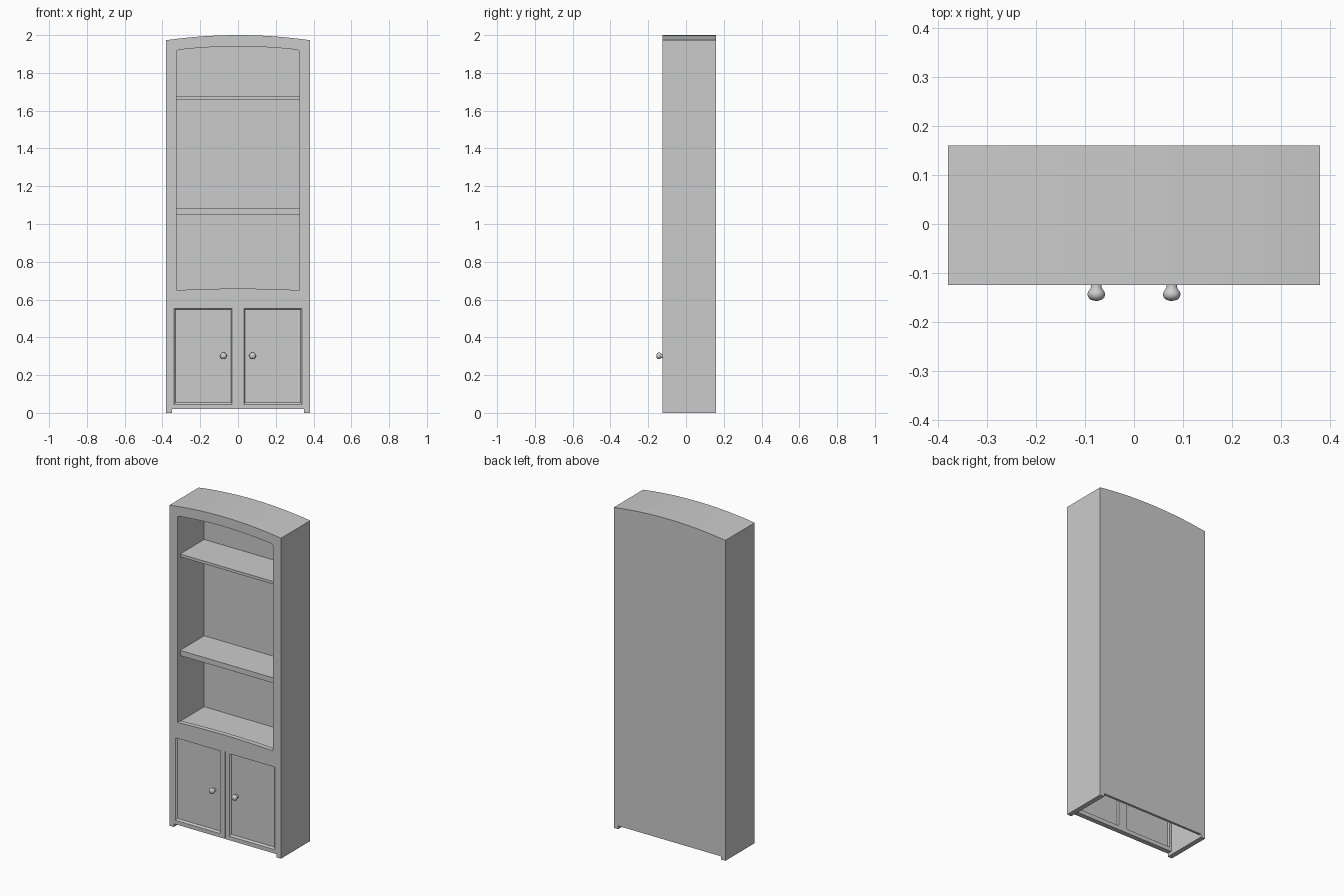
import bpy, bmesh, math

if "Cube" in bpy.data.objects:
    bpy.data.objects.remove(bpy.data.objects["Cube"])

FRONT, BACK = -0.125, 0.16


def mesh_object(name, bm):
    bmesh.ops.recalc_face_normals(bm, faces=bm.faces[:])
    me = bpy.data.meshes.new(name)
    bm.to_mesh(me)
    bm.free()
    ob = bpy.data.objects.new(name, me)
    bpy.context.scene.collection.objects.link(ob)
    return ob


def prism(name, pts, y0, y1, pts2=None):
    """Solid between an (x, z) outline at y0 and a matching one at y1."""
    bm = bmesh.new()
    a = [bm.verts.new((x, y0, z)) for x, z in pts]
    b = [bm.verts.new((x, y1, z)) for x, z in (pts2 or pts)]
    bm.faces.new(a)
    bm.faces.new(b[::-1])
    for i in range(len(a)):
        j = (i + 1) % len(a)
        bm.faces.new((a[i], b[i], b[j], a[j]))
    return mesh_object(name, bm)


def rect(x0, x1, z0, z1):
    return [(x0, z0), (x1, z0), (x1, z1), (x0, z1)]


def arch(half, z_side, rise, n=20):
    """Shallow arch from +half to -half."""
    return [(half * t, z_side + rise * (1 - t * t))
            for t in (1 - 2 * i / n for i in range(n + 1))]


def cut(target, cutter):
    cutter.hide_render = True
    mod = target.modifiers.new("cut", 'BOOLEAN')
    mod.operation = 'DIFFERENCE'
    mod.solver = 'EXACT'
    mod.object = cutter
    bpy.context.view_layer.objects.active = target
    bpy.ops.object.modifier_apply(modifier=mod.name)
    bpy.data.objects.remove(cutter)


# Carcass with arched top and short feet
outline = [(-0.38, 0), (-0.35, 0), (-0.35, 0.02), (0.35, 0.02),
           (0.35, 0), (0.38, 0)] + arch(0.38, 1.973, 0.027)
body = prism("cabinet_body", outline, FRONT, BACK)

# Display niche and its framed opening
cut(body, prism("niche", [(-0.328, 0.645), (0.328, 0.645)]
                + arch(0.328, 1.93, 0.022), -0.095, 0.14))
opening = ([(-0.325, 0.65)] + arch(0.315, 0.65, 0.008)[::-1] + [(0.325, 0.65)]
           + [(0.325, 1.914)] + arch(0.316, 1.922, 0.018) + [(-0.325, 1.914)])
cut(body, prism("opening", opening, -0.2, -0.085))

# Hollow cupboard, open underneath
cut(body, prism("cavity", rect(-0.35, 0.35, -0.1, 0.62), -0.095, 0.145))

# Door panels: bevelled recess in front, hollow behind
for s in (-1, 1):
    outer = [(s * x, z) for x, z in rect(0.03, 0.34, 0.043, 0.553)]
    inner = [(s * x, z) for x, z in rect(0.038, 0.331, 0.055, 0.548)]
    cut(body, prism("panel_recess", outer, FRONT - 0.001, -0.117, inner))
    back = [(s * x, z) for x, z in rect(0.03, 0.337, 0.045, 0.55)]
    cut(body, prism("panel_back", back, -0.112, -0.085))

# Seam between the doors
cut(body, prism("seam", rect(-0.001, 0.001, 0.01, 0.56), -0.2, -0.121))

# Shelves
for name, z0, z1 in (("lower_shelf", 1.05, 1.082), ("upper_shelf", 1.658, 1.675)):
    prism(name, rect(-0.329, 0.329, z0, z1), -0.095, 0.141)

# Turned knobs
profile = [(0.011, 0.005), (0.011, -0.004), (0.0125, -0.008), (0.0165, -0.013),
           (0.018, -0.018), (0.0168, -0.024), (0.0125, -0.029),
           (0.006, -0.0315), (0, -0.032)]
for side, x in (("left", -0.077), ("right", 0.077)):
    bm = bmesh.new()
    vs = [bm.verts.new((r, y, 0)) for r, y in profile]
    es = [bm.edges.new(p) for p in zip(vs, vs[1:])]
    bmesh.ops.spin(bm, geom=vs + es, cent=(0, 0, 0), axis=(0, 1, 0),
                   angle=2 * math.pi, steps=24)
    bmesh.ops.remove_doubles(bm, verts=bm.verts[:], dist=1e-5)
    knob = mesh_object(side + "_knob", bm)
    knob.location = (x, FRONT, 0.302)
    for p in knob.data.polygons:
        p.use_smooth = True
